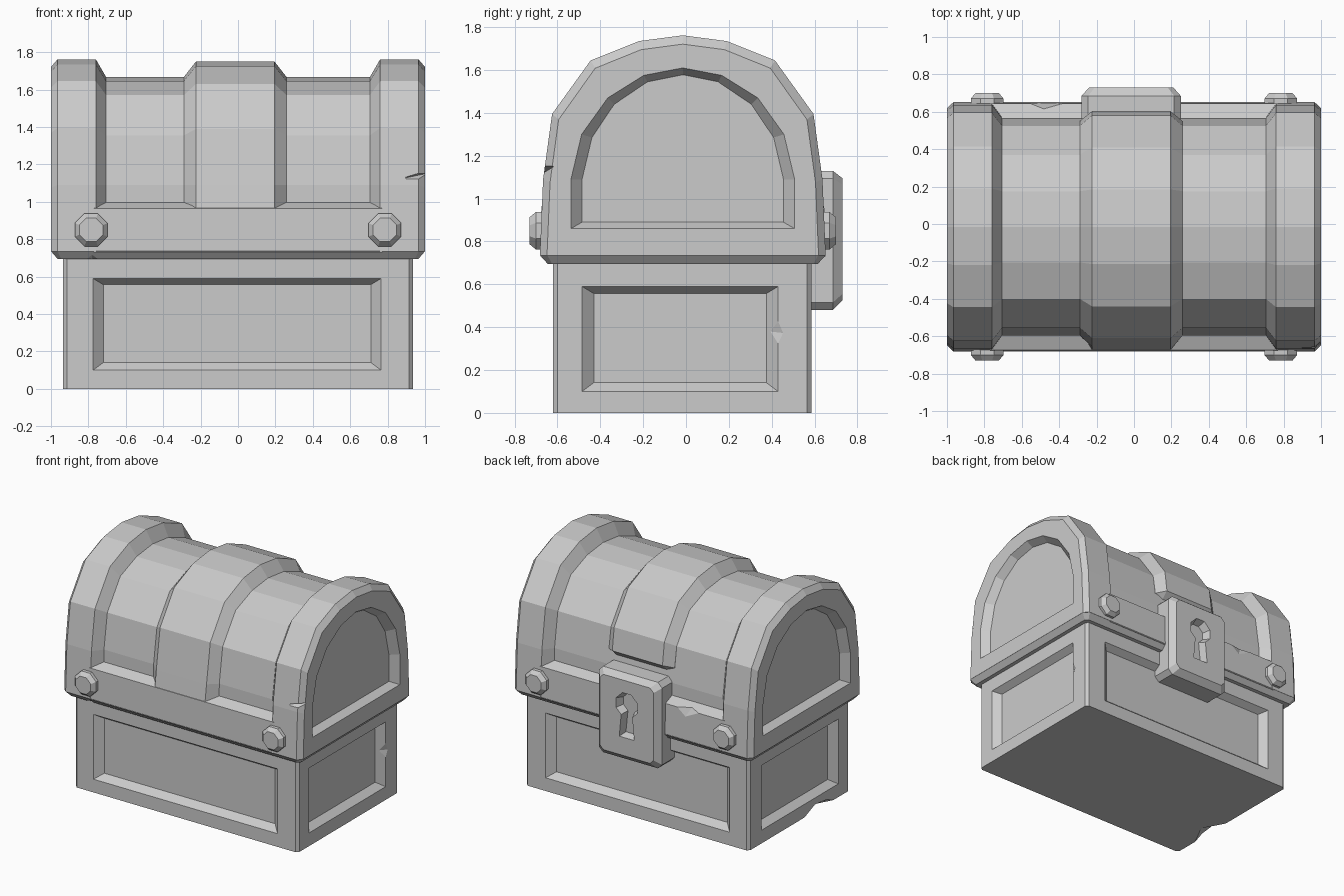
import bpy, bmesh, math
from mathutils import Vector

cube = bpy.data.objects.get("Cube")
if cube:
    bpy.data.objects.remove(cube, do_unlink=True)

stone = bpy.data.materials.new("plain_grey")
stone.use_nodes = True
GREY = (0.6, 0.6, 0.6, 1)
stone.diffuse_color = GREY
stone.node_tree.nodes["Principled BSDF"].inputs["Base Color"].default_value = GREY
MID = -0.015  # centre line of the chest in y


def finish(name, bm):
    bmesh.ops.recalc_face_normals(bm, faces=bm.faces)
    mesh = bpy.data.meshes.new(name)
    bm.to_mesh(mesh)
    bm.free()
    mesh.materials.append(stone)
    obj = bpy.data.objects.new(name, mesh)
    bpy.context.collection.objects.link(obj)
    return obj


def loft(name, loops):
    """Skin a row of matching loops and cap both ends."""
    bm = bmesh.new()
    rings = [[bm.verts.new(p) for p in loop] for loop in loops]
    n = len(rings[0])
    for a, b in zip(rings, rings[1:]):
        for i in range(n):
            j = (i + 1) % n
            bm.faces.new((a[i], a[j], b[j], b[i]))
    bm.faces.new(rings[0])
    bm.faces.new(rings[-1])
    return finish(name, bm)


def hull(name, points):
    bm = bmesh.new()
    for p in points:
        bm.verts.new(p)
    bmesh.ops.convex_hull(bm, input=bm.verts)
    return finish(name, bm)


def cut(obj, *cutters):
    """Carve the cutters out of the part and discard them."""
    for c in cutters:
        c.hide_render = True
        mod = obj.modifiers.new("carve", 'BOOLEAN')
        mod.operation = 'DIFFERENCE'
        mod.solver = 'EXACT'
        mod.object = c
    graph = bpy.context.evaluated_depsgraph_get()
    mesh = bpy.data.meshes.new_from_object(obj.evaluated_get(graph))
    obj.modifiers.clear()
    obj.data = mesh
    for c in cutters:
        bpy.data.objects.remove(c, do_unlink=True)


def rect(u0, u1, v0, v1, c):
    """Rectangle with clipped corners."""
    return [(u0 + c, v0), (u1 - c, v0), (u1, v0 + c), (u1, v1 - c),
            (u1 - c, v1), (u0 + c, v1), (u0, v1 - c), (u0, v0 + c)]


def at_z(pts, z):
    return [(x, y, z) for x, y in pts]


def at_y(pts, y):
    return [(x, y, z) for x, z in pts]


def arch(half, x):
    """Full arch at x from the half profile, front foot to back foot."""
    return ([(x, MID - y, z) for y, z in half]
            + [(x, MID + y, z) for y, z in reversed(half[:-1])])


# Base box with a sunken panel on each side
base = loft("base_box", [at_z(rect(-.935, .935, -.62, .585, .02), z) for z in (0, .72)])


def panel(axis, face, sign, u0, u1):
    loops = []
    for depth, m in ((.05, .055), (-.025, -.0275)):
        p = face - sign * depth
        a, b, lo, hi = u0 + m, u1 - m, .1 + m * .75, .59 - m * .6
        quad = [(a, lo), (b, lo), (b, hi), (a, hi)]
        loops.append([(u, p, v) if axis == 'y' else (p, u, v) for u, v in quad])
    return loft("panel_cutter", loops)


cut(base,
    panel('y', -.62, -1, -.775, .765), panel('y', .585, 1, -.775, .765),
    panel('x', .935, 1, -.485, .43), panel('x', -.935, -1, -.485, .43),
    hull("side_chip", [(.95, .39, .58), (.95, .48, .37), (.95, .4, .2),
                       (.9, .39, .38), (1, .42, .4)]),
    hull("foot_chip", [(-.95, -.03, -.01), (-.95, -.48, -.01), (-.95, -.2, .06),
                       (-.95, -.36, .04), (-.83, -.25, -.01)]))

# Lid profiles
OUTER = [(.667, .735), (.652, 1.09), (.61, 1.395), (.43, 1.645), (.205, 1.735), (0, 1.762)]
BARREL = [(.585, .735), (.58, 1.09), (.54, 1.355), (.385, 1.57), (.19, 1.645), (0, 1.667)]
BAND = [(.658, .96), (.64, 1.09), (.595, 1.39), (.425, 1.63), (.2, 1.725), (0, 1.75)]
RECESS = [(.522, .86), (.522, 1.09), (.472, 1.3), (.35, 1.47), (.182, 1.575), (0, 1.61)]
FLOOR = [(.47, .89), (.47, 1.09), (.424, 1.285), (.32, 1.44), (.165, 1.545), (0, 1.578)]
EDGE = [(y * .95, z - .04 * (z - .735)) for y, z in OUTER]

loft("lid_barrel", [arch(BARREL, x) for x in (-.8, .8)])

# Raised end bands with an arched sunken panel
for side, s in (("left", 1), ("right", -1)):
    end = loft(f"lid_end_{side}", [
        arch(BARREL, s * .705), arch(OUTER, s * .76), arch(OUTER, s * .965),
        arch(EDGE, s), arch(RECESS, s), arch(FLOOR, s * .945)])
    if s > 0:
        cut(end, hull("edge_chip", [(.88, -.655, 1.125), (1.05, -.72, 1.2),
                                    (1.05, -.72, 1.09), (1.05, -.6, 1.16)]))


# Middle band, stopping short above the lock
def band_loop(half, x, back):
    return arch(half, x)[:-2] + [(x, MID + y, z) for y, z in back]


low = [(.565, 1.2), (.5, 1.16)]
high = [(.618, 1.22), (.56, 1.165)]
loft("lid_middle_band", [
    band_loop(BARREL, -.29, low), band_loop(BAND, -.225, high),
    band_loop(BAND, .195, high), band_loop(BARREL, .26, low)])

# Lid rim: chamfered lip below, long strips front and back
lip = loft("lid_lip", [
    at_z(rect(-.965, .965, -.645, .615, .02), .695),
    at_z(rect(-1, 1, -.682, .652, .035), .736)])
cut(lip, hull("lip_chip", [(-.95, -.72, .69), (-.6, -.72, .69), (-.78, -.72, .75),
                           (-.78, -.62, .69)]))
strip = loft("lid_rim_strip", [
    at_z([(-.77, -.68), (.77, -.68), (.77, .65), (-.77, .65)], .73),
    at_z([(-.77, -.675), (.77, -.675), (.77, .645), (-.77, .645)], .965),
    at_z([(-.72, -.59), (.72, -.59), (.72, .56), (-.72, .56)], 1.0)])
cut(strip, hull("strip_chip", [(-.68, .66, 1), (-.27, .66, 1), (-.5, .6, 1.01),
                               (-.42, .67, .86), (-.45, .75, .95)]))

# Lock plate with keyhole
lock = loft("lock_plate", [
    at_y(rect(-.28, .25, .48, 1.13, .035), .5),
    at_y(rect(-.28, .25, .48, 1.13, .035), .685),
    at_y(rect(-.24, .21, .525, 1.095, .03), .73)])


def octagon(cx, cz, r, y):
    return [(cx + r * math.cos(math.radians(22.5 + 45 * i)), y,
             cz + r * math.sin(math.radians(22.5 + 45 * i))) for i in range(8)]


def slot(grow, y):
    return at_y([(MID - .055 - grow, .67 - grow), (MID + .055 + grow, .67 - grow),
                 (MID + .03 + grow, .92), (MID - .03 - grow, .92)], y)


cut(lock,
    loft("keyhole_round", [octagon(MID, .91, .072, .675), octagon(MID, .91, .105, .75)]),
    loft("keyhole_slot", [slot(-.01, .675), slot(.014, .75)]))

# Octagonal bolts
for face, s in (("front", -1), ("back", 1)):
    for side, x in (("left", .785), ("right", -.785)):
        loft(f"bolt_{face}_{side}", [
            octagon(x, .85, r, MID + s * d) for r, d in ((.095, .62), (.095, .685), (.068, .715))])
